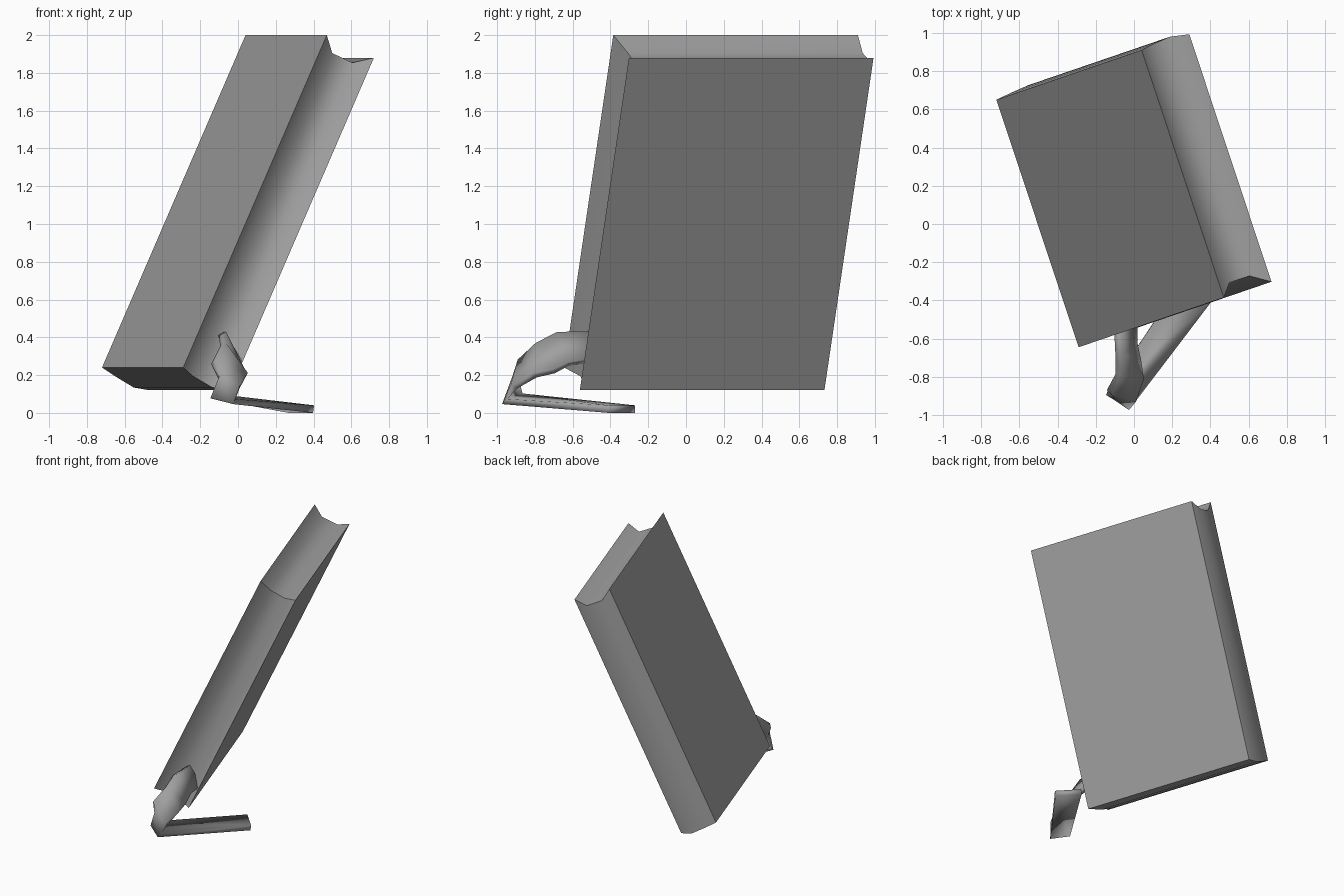
import bpy, bmesh, math
from mathutils import Vector

if "Cube" in bpy.data.objects:
    bpy.data.objects.remove(bpy.data.objects["Cube"], do_unlink=True)

grey = bpy.data.materials.new("plain_grey")
grey.use_nodes = True
COLOR = (0.35, 0.35, 0.35, 1)
grey.diffuse_color = COLOR
grey.node_tree.nodes["Principled BSDF"].inputs["Base Color"].default_value = COLOR


def make_object(name, bm):
    bmesh.ops.recalc_face_normals(bm, faces=bm.faces)
    mesh = bpy.data.meshes.new(name)
    bm.to_mesh(mesh)
    bm.free()
    obj = bpy.data.objects.new(name, mesh)
    bpy.context.collection.objects.link(obj)
    mesh.materials.append(grey)
    return obj


def smooth(obj, degrees):
    bpy.ops.object.select_all(action='DESELECT')
    obj.select_set(True)
    bpy.context.view_layer.objects.active = obj
    bpy.ops.object.shade_smooth_by_angle(angle=math.radians(degrees))


# Book axes: along the spine, from spine to fore-edge, through the thickness
along = Vector((0.76, 0.26, 1.76))
across = Vector((0.43, -1.295, 0))
length, width = along.length, across.length
along.normalize()
across.normalize()
deep = across.cross(along).normalized()
if deep.x < 0:
    deep = -deep
corner = Vector((-0.72, 0.65, 0.24))

# Book block: hollow fore-edge and head, slightly rounded spine and tail
rings = [(0, 0, 0), (0.087, 0.065, 0.01), (0.21, 0.065, 0.02), (0.289, 0, 0)]
bm = bmesh.new()
loops = []
for depth, hollow, bulge in rings:
    a0, a1 = -bulge, length - hollow
    c0, c1 = -bulge, width - hollow
    loops.append([bm.verts.new(corner + along * a + across * c + deep * depth)
                  for a, c in ((a0, c0), (a1, c0), (a1, c1), (a0, c1))])
for low, high in zip(loops, loops[1:]):
    for i in range(4):
        j = (i + 1) % 4
        bm.faces.new((low[i], low[j], high[j], high[i]))
bm.faces.new(loops[0])
bm.faces.new(loops[-1])
book = make_object("book", bm)
smooth(book, 50)

# Ribbon marker: pairs of edge points along its length
pairs = [((-0.09, -0.48, 0.42), (0.00, -0.48, 0.28)),
         ((-0.08, -0.68, 0.42), (0.00, -0.62, 0.26)),
         ((-0.08, -0.79, 0.36), (0.02, -0.70, 0.22)),
         ((-0.13, -0.88, 0.27), (0.04, -0.80, 0.20)),
         ((-0.10, -0.90, 0.19), (0.01, -0.91, 0.14)),
         ((-0.14, -0.88, 0.09), (-0.02, -0.96, 0.06)),
         ((0.27, -0.27, 0.02), (0.40, -0.41, 0.02))]
bm = bmesh.new()
edges = [[bm.verts.new(p) for p in pair] for pair in pairs]
for (a, b), (c, d) in zip(edges, edges[1:]):
    bm.faces.new((a, b, d, c))
ribbon = make_object("ribbon_marker", bm)
solid = ribbon.modifiers.new("thickness", 'SOLIDIFY')
solid.thickness = 0.04
solid.offset = 0
smooth(ribbon, 30)
